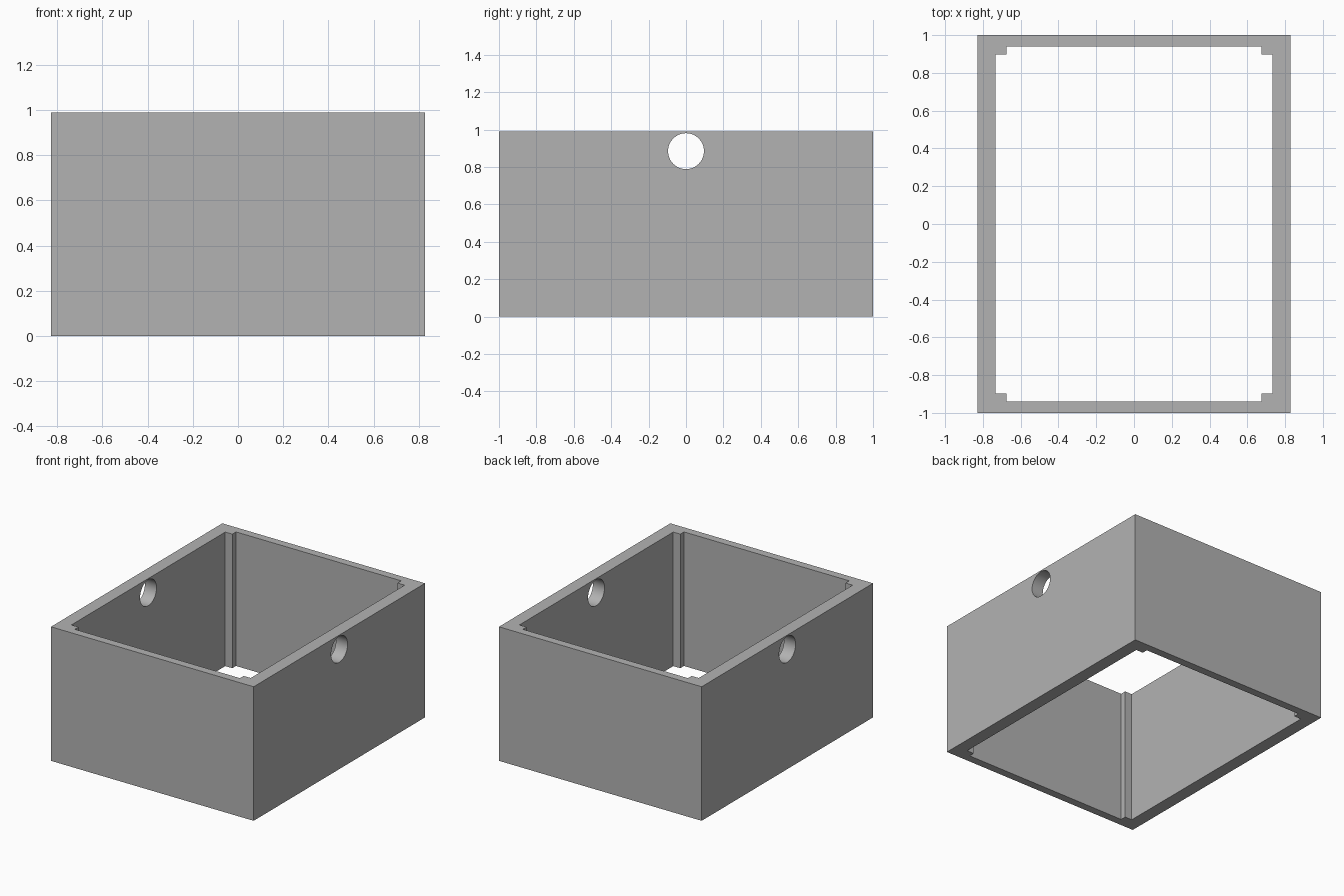
import bpy
import math

default_cube = bpy.data.objects.get("Cube")
if default_cube:
    bpy.data.objects.remove(default_cube, do_unlink=True)

WIDTH, DEPTH, HEIGHT = 1.656, 2.0, 0.99
HOLE_RADIUS, HOLE_Z = 0.096, 0.885

grey = bpy.data.materials.new("plain grey")
grey.use_nodes = True
colour = (0.45, 0.45, 0.45, 1)
grey.diffuse_color = colour
grey.node_tree.nodes["Principled BSDF"].inputs["Base Color"].default_value = colour


def box(name, x, y, z):
    bpy.ops.mesh.primitive_cube_add(size=1, location=(0, 0, HEIGHT / 2))
    obj = bpy.context.object
    obj.name = name
    obj.scale = (x, y, z)
    bpy.ops.object.transform_apply(location=True, rotation=False, scale=True)
    obj.data.materials.append(grey)
    return obj


def cut(target, cutter):
    cutter.hide_render = True
    mod = target.modifiers.new(cutter.name, "BOOLEAN")
    mod.operation = "DIFFERENCE"
    mod.solver = "EXACT"
    mod.object = cutter
    bpy.context.view_layer.objects.active = target
    bpy.ops.object.modifier_apply(modifier=mod.name)
    bpy.data.objects.remove(cutter, do_unlink=True)


# Outer walls
frame = box("box_frame", WIDTH, DEPTH, HEIGHT)

# Open cavity: two overlapping cuts leave a square post in each inner corner
cut(frame, box("wide_cavity", 1.466, 1.796, HEIGHT * 2))
cut(frame, box("long_cavity", 1.35, 1.882, HEIGHT * 2))

# Round hole through both side walls
bpy.ops.mesh.primitive_cylinder_add(vertices=64, radius=HOLE_RADIUS, depth=WIDTH * 2,
                                    location=(0, 0, HOLE_Z), rotation=(0, math.pi / 2, 0))
hole = bpy.context.object
hole.name = "side_hole"
hole.data.materials.append(grey)
cut(frame, hole)

# Smooth hole walls, sharp box edges
bpy.ops.object.select_all(action="DESELECT")
frame.select_set(True)
bpy.context.view_layer.objects.active = frame
bpy.ops.object.shade_smooth_by_angle(angle=math.radians(30))
